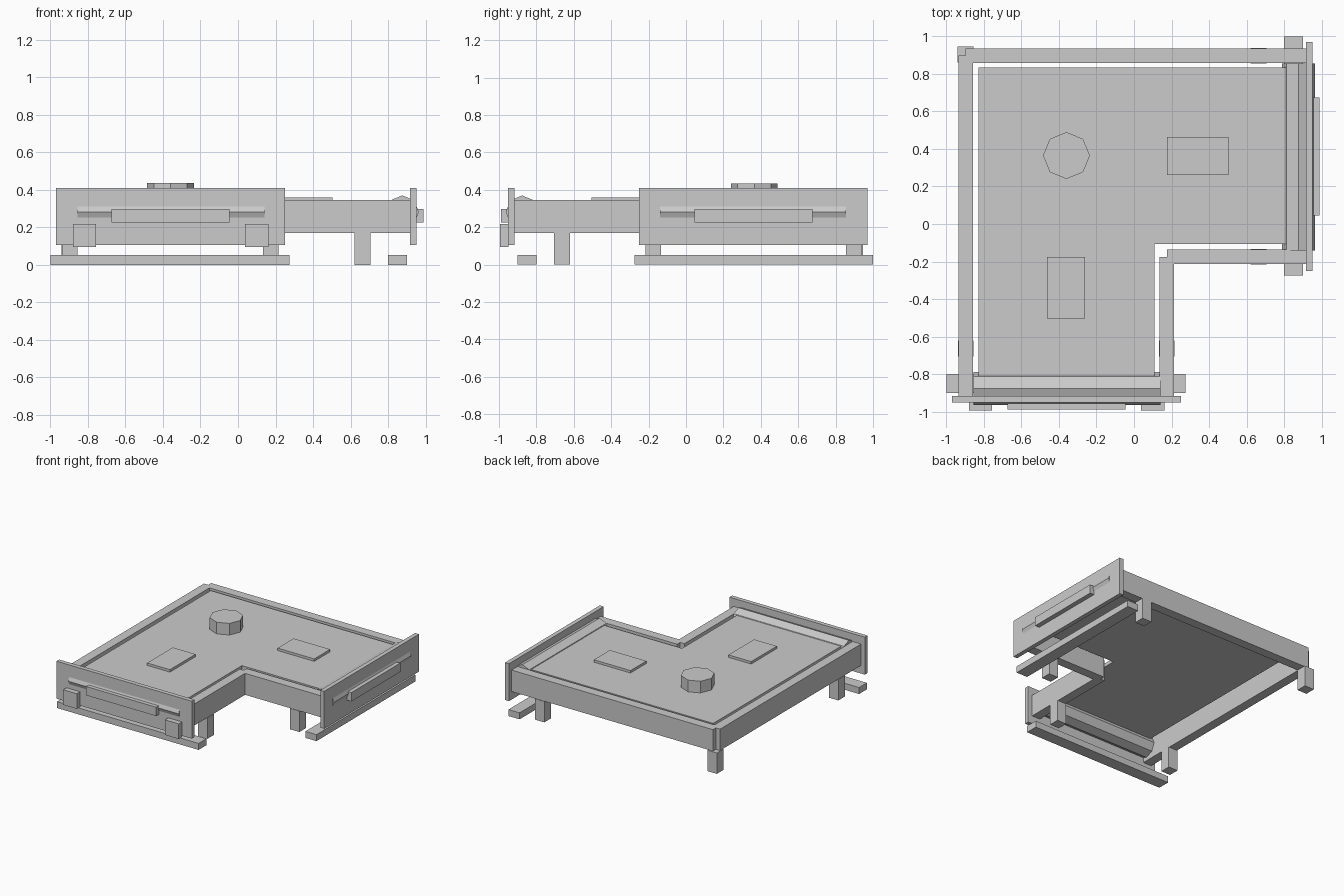
import bpy, bmesh
from math import pi
from mathutils import Matrix, Vector

cube = bpy.data.objects.get("Cube")
if cube:
    bpy.data.objects.remove(cube, do_unlink=True)

# One flat grey for every part
grey = bpy.data.materials.new("light_grey")
grey.use_nodes = True
grey.diffuse_color = (0.6, 0.6, 0.6, 1)
grey.node_tree.nodes["Principled BSDF"].inputs["Base Color"].default_value = grey.diffuse_color

# The front arm reflects onto the side arm by (x, y) -> (-y, -x)
SWAP = Matrix(((0, -1, 0, 0), (-1, 0, 0, 0), (0, 0, 1, 0), (0, 0, 0, 1)))


def finish(name, bm):
    bmesh.ops.recalc_face_normals(bm, faces=bm.faces)
    mesh = bpy.data.meshes.new(name)
    bm.to_mesh(mesh)
    bm.free()
    mesh.materials.append(grey)
    obj = bpy.data.objects.new(name, mesh)
    bpy.context.collection.objects.link(obj)
    return obj


def box(name, x, y, z, swap=False):
    lo, hi = Vector((x[0], y[0], z[0])), Vector((x[1], y[1], z[1]))
    bm = bmesh.new()
    bmesh.ops.create_cube(bm, size=1)
    bmesh.ops.scale(bm, vec=hi - lo, verts=bm.verts)
    bmesh.ops.translate(bm, vec=(lo + hi) / 2, verts=bm.verts)
    if swap:
        bm.transform(SWAP)
    return finish(name, bm)


def octagon(name, radius, depth, matrix):
    bm = bmesh.new()
    bmesh.ops.create_cone(bm, cap_ends=True, segments=8, radius1=radius,
                          radius2=radius, depth=depth)
    bm.transform(matrix)
    return finish(name, bm)


# L-shaped table top
bm = bmesh.new()
outline = [(-.83, -.81), (.11, -.81), (.11, -.107), (.81, -.107), (.81, .835), (-.83, .835)]
face = bm.faces.new([bm.verts.new((x, y, .31)) for x, y in outline])
top = bmesh.ops.extrude_face_region(bm, geom=[face])["geom"]
bmesh.ops.translate(bm, vec=(0, 0, .03),
                    verts=[v for v in top if isinstance(v, bmesh.types.BMVert)])
finish("table_top", bm)

# Round-ish centre knob and back corner leg
octagon("centre_knob", .125, .097, Matrix.Translation((-.36, .365, .3865)))
box("corner_leg", (-.94, -.855), (.86, .945), (0, .17))

OUTER, INNER = -.897, .175   # rail centre lines
for swap, side in ((False, "front"), (True, "side")):
    # Rails and the legs below them
    for place, x, end in (("outer", OUTER, -OUTER), ("inner", INNER, -INNER)):
        box(f"{side}_{place}_rail", (x - .038, x + .038), (-.92, end), (.17, .345), swap)
        box(f"{side}_{place}_leg", (x - .042, x + .042), (-.705, -.62), (0, .17), swap)

    # End panel, floor bar, handle and raised pad
    box(f"{side}_end_panel", (-.97, .25), (-.952, -.917), (.105, .41), swap)
    box(f"{side}_floor_bar", (-1, .275), (-.9, -.8), (0, .053), swap)
    box(f"{side}_handle", (-.675, -.045), (-.99, -.95), (.225, .297), swap)
    box(f"{side}_pad", (-.465, -.26), (-.505, -.175), (.335, .36), swap)

    # Eight-sided roller that pokes through the end panel
    place = Matrix.Translation((-.3575, -.876, .282)) @ Matrix.Rotation(pi / 2, 4, "Y")
    octagon(f"{side}_roller", .088, .995, SWAP @ place if swap else place)

# Square blocks on the front panel only
for name, x in (("right_front_block", -.818), ("left_front_block", .1)):
    box(name, (x - .062, x + .062), (-.995, -.95), (.095, .218))
